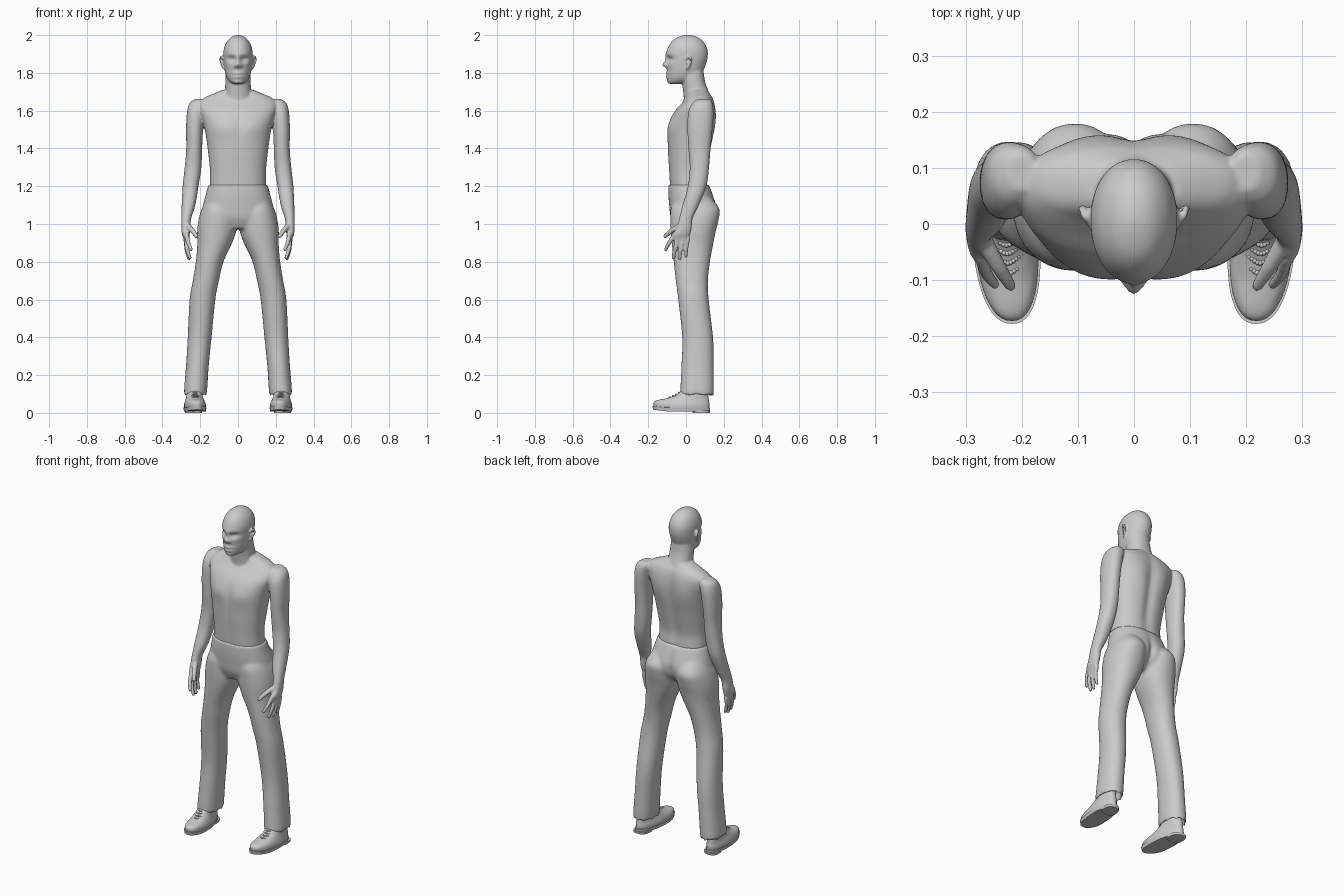
import bpy, bmesh, math
from mathutils import Vector

BOTH = (1, -1)


def smooth_rows(rows, k):
    """Catmull-Rom interpolation between rows of numbers."""
    if k == 1:
        return [list(r) for r in rows]
    out = []
    for i in range(len(rows) - 1):
        a, b, c, d = (rows[max(0, min(len(rows) - 1, i + j))] for j in (-1, 0, 1, 2))
        for s in range(k):
            t = s / k
            out.append([0.5 * (2 * q + (r - p) * t + (2 * p - 5 * q + 4 * r - u) * t * t
                               + (3 * q - p - 3 * r + u) * t ** 3)
                        for p, q, r, u in zip(a, b, c, d)])
    return out + [list(rows[-1])]


def loft(bm, rows, sides=(1,), n=48, k=6, p=2.2, cy=None):
    """Skin over level rings given as (x, z, half width, y front, y back)."""
    made = []
    for side in sides:
        rings = []
        for x, z, rx, yf, yb in smooth_rows(rows, k):
            mid = (yf + yb) / 2 if cy is None else cy
            ring = []
            for i in range(n):
                a = 2 * math.pi * i / n
                c, s = math.cos(a), math.sin(a)
                ux = math.copysign(abs(c) ** (2 / p), c)
                uy = abs(s) ** (2 / p)
                y = mid + uy * ((yb - mid) if s > 0 else (yf - mid))
                ring.append(bm.verts.new((side * (x + rx * ux), y, z)))
            rings.append(ring)
        for r0, r1 in zip(rings, rings[1:]):
            for i in range(n):
                j = (i + 1) % n
                bm.faces.new((r0[i], r0[j], r1[j], r1[i]))
        bm.faces.new(rings[0][::-1])
        bm.faces.new(rings[-1])
        made += [v for r in rings for v in r]
    return made


def chain(bm, pts, sides=BOTH, k=6):
    """Round tube made of closely spaced balls (x, y, z, radius)."""
    for side in sides:
        for x, y, z, r in (smooth_rows(pts, k) if len(pts) > 1 else pts):
            ball = bmesh.ops.create_icosphere(bm, subdivisions=2, radius=r)["verts"]
            bmesh.ops.translate(bm, verts=ball, vec=Vector((side * x, y, z)))


def sculpt(verts, bumps, face, mid):
    """Push soft bumps (x, z, width, height, depth) out of front (-1) or back (1)."""
    for v in verts:
        depth = (v.co.y - mid) * face
        if depth <= 0:
            continue
        w = min(1, depth / 0.04)
        x, z = abs(v.co.x), v.co.z
        v.co.y += face * w * sum(
            d * math.exp(-((x - bx) / sx) ** 2 / 2 - ((z - bz) / sz) ** 2 / 2)
            for bx, bz, sx, sz, d in bumps)


def finish(bm, name, voxel=None, iterations=4):
    bmesh.ops.recalc_face_normals(bm, faces=bm.faces)
    me = bpy.data.meshes.new(name)
    bm.to_mesh(me)
    bm.free()
    ob = bpy.data.objects.new(name, me)
    bpy.context.scene.collection.objects.link(ob)
    if voxel:
        m = ob.modifiers.new("fuse", 'REMESH')
        m.mode, m.voxel_size, m.use_smooth_shade = 'VOXEL', voxel, True
        m = ob.modifiers.new("soften", 'SMOOTH')
        m.factor, m.iterations = 0.5, iterations
    else:
        bpy.ops.object.select_all(action='DESELECT')
        ob.select_set(True)
        bpy.context.view_layer.objects.active = ob
        bpy.ops.object.shade_smooth_by_angle(angle=math.radians(40))
    return ob


# Bare upper body: torso
bm = bmesh.new()
torso = loft(bm, [(0, 1.15, .142, -.08, .11), (0, 1.2, .149, -.085, .115),
                  (0, 1.28, .148, -.09, .112), (0, 1.38, .158, -.096, .13),
                  (0, 1.48, .172, -.097, .148), (0, 1.55, .188, -.083, .155),
                  (0, 1.6, .204, -.058, .155), (0, 1.64, .205, -.022, .15),
                  (0, 1.67, .175, .002, .14), (0, 1.69, .13, .01, .128),
                  (0, 1.71, .08, .015, .115)], n=80, k=6, p=2.35)
sculpt(torso, [(.08, 1.51, .045, .035, .008), (0, 1.5, .014, .06, -.005),
               (0, 1.32, .012, .08, -.003)], -1, .03)
sculpt(torso, [(0, 1.42, .022, .16, -.014), (.09, 1.55, .04, .06, .008)], 1, .03)

# Neck
loft(bm, [(0, 1.6, .08, -.02, .14), (0, 1.66, .078, -.012, .135), (0, 1.7, .07, -.015, .12),
          (0, 1.75, .067, -.022, .102), (0, 1.8, .064, -.035, .094), (0, 1.85, .055, -.03, .09)])

# Head with sculpted face
head = loft(bm, [(0, 1.742, .022, -.085, -.02), (0, 1.75, .04, -.094, .02), (0, 1.77, .057, -.098, .06),
                 (0, 1.8, .068, -.099, .085), (0, 1.84, .074, -.1, .103), (0, 1.88, .077, -.102, .114),
                 (0, 1.92, .076, -.1, .114), (0, 1.955, .065, -.084, .1), (0, 1.98, .047, -.06, .076),
                 (0, 1.994, .028, -.03, .048), (0, 2.001, .006, 0, .016)], n=112, k=8, p=2.1)
sculpt(head, [(.034, 1.872, .017, .011, -.016), (.03, 1.898, .024, .008, .005),
              (0, 1.87, .009, .022, .011), (0, 1.843, .011, .01, .02), (.015, 1.837, .007, .007, .009),
              (0, 1.797, .02, .006, .009), (0, 1.778, .017, .006, .009), (0, 1.788, .022, .003, -.005),
              (0, 1.767, .02, .005, -.003), (0, 1.754, .02, .01, .005), (.05, 1.85, .014, .014, .004)],
       -1, .0)
chain(bm, [(.034, -.062, 1.872, .0145)])

# Ears
chain(bm, [(.077, .006, 1.825, .007), (.087, .022, 1.848, .007), (.093, .028, 1.87, .007),
           (.088, .014, 1.886, .007), (.079, .0, 1.872, .006)])
chain(bm, [(.074, .012, 1.853, .013)])

# Arms down to the palms
loft(bm, [(.2, 1.662, .025, .06, .125), (.21, 1.64, .046, .035, .14), (.222, 1.59, .048, .012, .146),
          (.23, 1.5, .045, .008, .14), (.232, 1.4, .042, .013, .13), (.238, 1.3, .044, .02, .122),
          (.251, 1.2, .042, .01, .108), (.262, 1.1, .036, -.018, .068), (.274, 1.03, .026, -.036, .036),
          (.276, .98, .024, -.05, .03), (.276, .945, .02, -.068, .022), (.27, .91, .012, -.065, .016)],
     BOTH, n=40)

# Fingers and thumbs
chain(bm, [(.272, -.06, .945, .013), (.263, -.088, .902, .0118), (.248, -.107, .866, .0098)])
chain(bm, [(.275, -.04, .925, .013), (.27, -.058, .87, .0118), (.255, -.066, .822, .01)])
chain(bm, [(.277, -.014, .92, .013), (.272, -.028, .865, .0115), (.26, -.033, .817, .0098)])
chain(bm, [(.277, .01, .92, .012), (.274, .002, .87, .0107), (.265, .0, .83, .0095)])
chain(bm, [(.268, -.03, .99, .017), (.242, -.075, .965, .0145), (.22, -.11, .935, .0108)])
finish(bm, "upper_body", .0052, 3)

# Trousers: hips, then legs with hollow hems
bm = bmesh.new()
hips = loft(bm, [(0, 1.208, .157, -.093, .122), (0, 1.15, .172, -.093, .145), (0, 1.09, .187, -.088, .162),
                 (0, 1.03, .192, -.08, .15), (0, .975, .13, -.055, .1)], n=80, p=2.3)
sculpt(hips, [(0, 1.06, .014, .06, -.02)], 1, .04)
legs = [(.1, 1.14, .06, -.05, .13), (.104, 1.08, .088, -.08, .177), (.108, 1.02, .101, -.083, .172),
        (.113, .96, .103, -.08, .157), (.123, .9, .092, -.075, .145), (.15, .8, .073, -.065, .127),
        (.17, .7, .069, -.054, .116), (.188, .6, .068, -.041, .12), (.203, .4, .063, -.02, .143),
        (.215, .25, .06, -.024, .146), (.226, .1, .061, -.03, .146)]
loft(bm, legs + [(.226, .099, .053, -.021, .137), (.226, .105, .05, -.018, .134),
                 (.224, .15, .05, -.016, .132)], BOTH)
finish(bm, "trousers", .009, 3)

# Shoes: upper, sole, heel, ankle, laces
bm = bmesh.new()
loft(bm, [(.23, .022, .056, -.17, .122), (.23, .045, .056, -.172, .124), (.23, .06, .052, -.155, .122),
          (.23, .075, .047, -.108, .12), (.23, .09, .044, -.065, .118), (.228, .11, .042, -.034, .115),
          (.228, .125, .038, -.022, .11)], BOTH, p=2.3)
loft(bm, [(.23, .008, .056, -.174, .126), (.23, .028, .06, -.178, .128)], BOTH, k=1, p=2.3)
loft(bm, [(.23, 0, .05, .035, .126), (.23, .014, .052, .032, .128)], BOTH, k=1, p=3)
loft(bm, [(.228, .08, .04, -.005, .105), (.226, .2, .042, .0, .11)], BOTH, k=1)
for y, z in ((-.088, .083), (-.07, .091), (-.053, .099), (-.038, .108)):
    chain(bm, [(.203, y + .018, z - .006, .004), (.23, y, z, .0045), (.257, y + .018, z - .006, .004)])
for v in bm.verts:
    c = math.copysign(.23, v.co.x)
    y = v.co.y
    v.co.x = c + (v.co.x - c) * (1 - 1.6 * max(0, y)) + math.copysign(.07, c) * y
    v.co.z += max(0, -.1 - y) * .12
finish(bm, "shoes")
